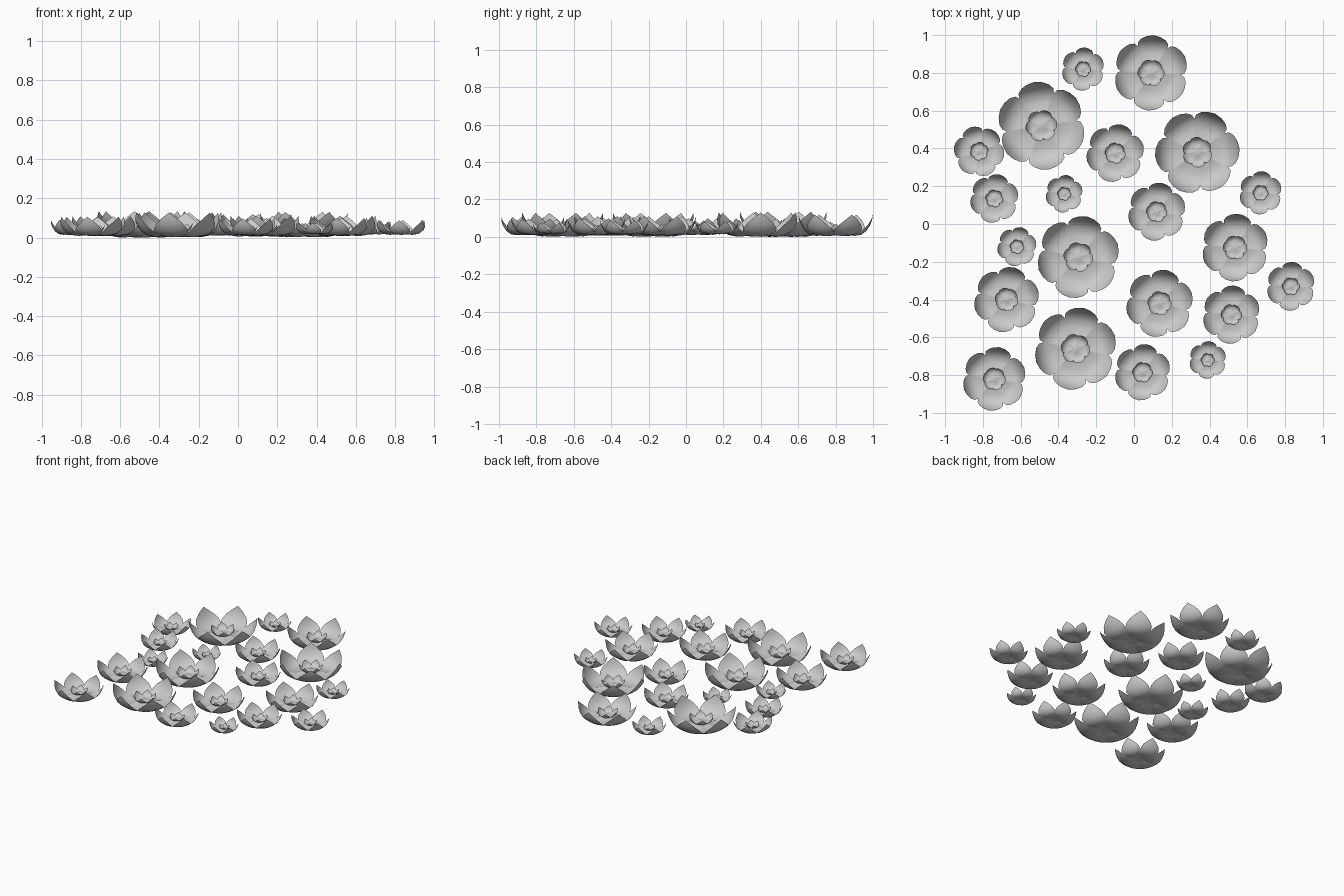
import bpy
import bmesh
import math
from mathutils import Matrix, Vector

cube = bpy.data.objects.get("Cube")
if cube:
    bpy.data.objects.remove(cube, do_unlink=True)

# One plain material for every petal
grey = bpy.data.materials.new("petal grey")
grey.use_nodes = True
colour = (0.6, 0.6, 0.6, 1)
grey.diffuse_color = colour
grey.node_tree.nodes["Principled BSDF"].inputs["Base Color"].default_value = colour

# Petal spine: distance out, height, half width (for a flower of unit radius)
SPINE = [(0, 0, 0), (.25, -.07, .144), (.5, -.13, .288), (.68, -.1, .39),
         (.82, 0, .4), (.91, .14, .32), (.97, .29, .18), (1, .44, 0)]
ACROSS = 6
PETALS = 6


def add_petal(bm, angle):
    """Add one cupped, pointed petal turned about the flower axis."""
    turn = Matrix.Rotation(angle, 3, "Z")
    rows = []
    for out, height, half in SPINE:
        row = []
        for i in range(ACROSS + 1):
            side = 2 * i / ACROSS - 1
            lift = 0.35 * (side * half) ** 2
            pull = 0.2 * (side * half) ** 2
            row.append(bm.verts.new(turn @ Vector((out - pull, side * half, height + lift))))
        rows.append(row)
    for inner, outer in zip(rows, rows[1:]):
        for i in range(ACROSS):
            face = bm.faces.new((inner[i], outer[i], outer[i + 1], inner[i + 1]))
            face.smooth = True


def make_whorl_mesh():
    """Build the ring of petals shared by all blossoms."""
    bm = bmesh.new()
    for k in range(PETALS):
        add_petal(bm, math.tau * k / PETALS)
    bmesh.ops.remove_doubles(bm, verts=bm.verts, dist=0.0001)
    mesh = bpy.data.meshes.new("petal_whorl")
    bm.to_mesh(mesh)
    bm.free()
    mesh.materials.append(grey)
    return mesh


whorl = make_whorl_mesh()


def place_whorl(name, x, y, z, radius, degrees):
    """Place a scaled and turned copy of the petal ring."""
    obj = bpy.data.objects.new(name, whorl)
    obj.location = (x, y, z)
    obj.scale = (radius, radius, radius)
    obj.rotation_euler.z = math.radians(degrees)
    bpy.context.collection.objects.link(obj)


# Scattered blossoms: x, y, radius, direction of one petal in degrees
BLOSSOMS = [
    (-.27, .82, .115, 85), (.09, .8, .2, 86), (-.49, .52, .235, 99),
    (-.82, .385, .135, 110), (-.1, .375, .155, 76), (.335, .38, .225, 65),
    (-.74, .135, .13, 78), (-.37, .16, .1, 80), (.12, .065, .155, 80),
    (.67, .165, .115, 85), (-.62, -.12, .105, 75), (-.295, -.175, .22, 78),
    (.535, -.125, .18, 85), (-.675, -.4, .175, 77), (.135, -.42, .18, 77),
    (.515, -.48, .155, 85), (.83, -.33, .13, 86), (-.31, -.66, .22, 79),
    (-.74, -.82, .17, 81), (.045, -.785, .15, 82), (.39, -.72, .1, 85),
]
BASE = 0.031
for x, y, radius, degrees in BLOSSOMS:
    place_whorl("outer_petals", x, y, BASE, radius, degrees)
    place_whorl("inner_petals", x, y, BASE + 0.03 * radius, radius * 0.36, degrees + 30)
